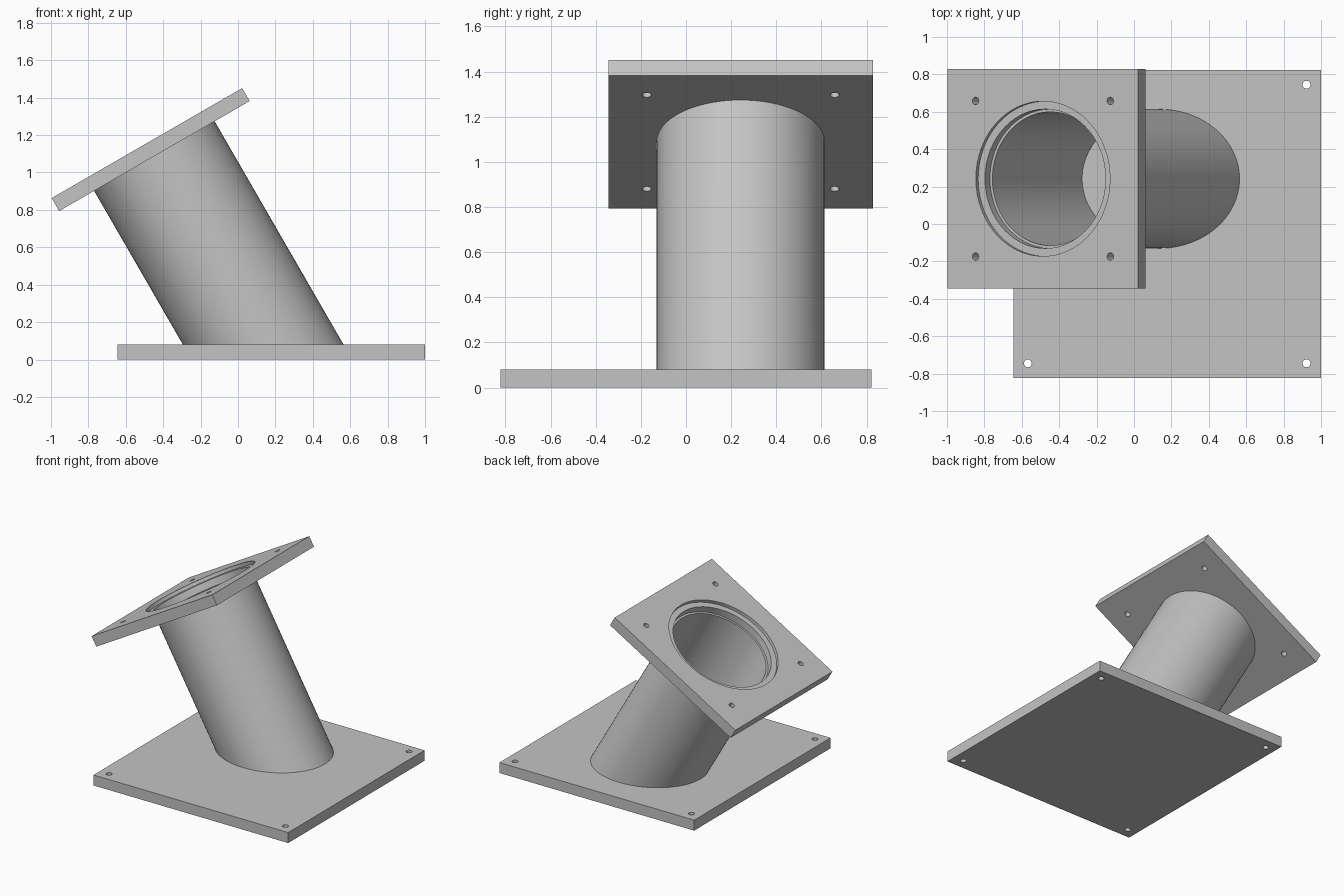
import bpy, bmesh, math
from mathutils import Matrix, Vector

if "Cube" in bpy.data.objects:
    bpy.data.objects.remove(bpy.data.objects["Cube"])

TILT = math.radians(30)
SEG = 96
grey = bpy.data.materials.new("light_grey")
grey.diffuse_color = (0.55, 0.55, 0.55, 1)
grey.use_nodes = True
grey.node_tree.nodes["Principled BSDF"].inputs["Base Color"].default_value = grey.diffuse_color

# Frame of the tilted flange: local z runs up the tube axis, origin on the flange top
FRAME = Matrix.Translation((-0.487, 0.242, 1.157)) @ Matrix.Rotation(-TILT, 4, 'Y')
BASE_TOP, PLATE = 0.08, 0.08


def finish(name, bm, matrix=Matrix()):
    bmesh.ops.recalc_face_normals(bm, faces=bm.faces)
    mesh = bpy.data.meshes.new(name)
    bm.to_mesh(mesh)
    bm.free()
    mesh.transform(matrix)
    mesh.materials.append(grey)
    ob = bpy.data.objects.new(name, mesh)
    bpy.context.collection.objects.link(ob)
    return ob


def plate(name, sx, sy, matrix):
    """Slab whose top face lies on local z = 0."""
    bm = bmesh.new()
    bmesh.ops.create_cube(bm, size=1, matrix=Matrix.Translation((0, 0, -PLATE / 2))
                          @ Matrix.Diagonal((sx, sy, PLATE, 1)))
    return finish(name, bm, matrix)


def drill(ob, x, y, r, depth, matrix, seg=32):
    """Cut a round hole of the given depth below local z = 0."""
    bm = bmesh.new()
    h = depth + 0.1
    bmesh.ops.create_cone(bm, cap_ends=True, segments=seg, radius1=r, radius2=r, depth=h,
                          matrix=Matrix.Translation((x, y, 0.1 - h / 2)))
    cutter = finish("hole_cutter", bm, matrix)
    cutter.hide_render = True
    cutter.hide_set(True)
    mod = ob.modifiers.new("hole", 'BOOLEAN')
    mod.operation = 'DIFFERENCE'
    mod.solver = 'EXACT'
    mod.object = cutter


def bake(ob):
    """Apply the cuts, remove the cutters and smooth the round walls."""
    bpy.context.view_layer.update()
    deps = bpy.context.evaluated_depsgraph_get()
    mesh = bpy.data.meshes.new_from_object(ob.evaluated_get(deps))
    cutters = [m.object for m in ob.modifiers]
    ob.modifiers.clear()
    ob.data = mesh
    for c in cutters:
        bpy.data.objects.remove(c)
    bpy.ops.object.select_all(action='DESELECT')
    ob.select_set(True)
    bpy.context.view_layer.objects.active = ob
    bpy.ops.object.shade_smooth_by_angle(angle=math.radians(30))


# Base plate with a bolt hole in each corner
base_frame = Matrix.Translation((0.1775, 0, BASE_TOP))
base = plate("base_plate", 1.645, 1.645, base_frame)
for x in (-0.745, 0.745):
    for y in (-0.745, 0.745):
        drill(base, x, y, 0.021, 0.2, base_frame)
bake(base)

# Tilted flange: bolt holes, opening, and a shallow recess around the opening
flange = plate("tilted_flange", 1.176, 1.172, FRAME)
for x in (-0.416, 0.416):
    for y in (-0.416, 0.416):
        drill(flange, x, y, 0.02, 0.2, FRAME)
drill(flange, 0, 0, 0.372, 0.2, FRAME, SEG)
drill(flange, 0, 0, 0.414, 0.025, FRAME, SEG)
bake(flange)

# Hollow tube: square end under the flange, slanted end flush with the base plate
bm = bmesh.new()
axis = FRAME.to_3x3() @ Vector((0, 0, 1))
loops = []
for r, end in ((0.372, "top"), (0.372, "foot"), (0.357, "foot"), (0.357, "top")):
    ring = []
    for i in range(SEG):
        a = math.tau * i / SEG
        p = FRAME @ Vector((r * math.cos(a), r * math.sin(a), -PLATE + 0.002))
        if end == "foot":
            p -= axis * ((p.z - BASE_TOP) / axis.z)
        ring.append(bm.verts.new(p))
    loops.append(ring)
for k in range(4):
    a, b = loops[k], loops[(k + 1) % 4]
    for i in range(SEG):
        j = (i + 1) % SEG
        bm.faces.new((a[i], a[j], b[j], b[i]))
tube = finish("slanted_tube", bm)
bake(tube)
